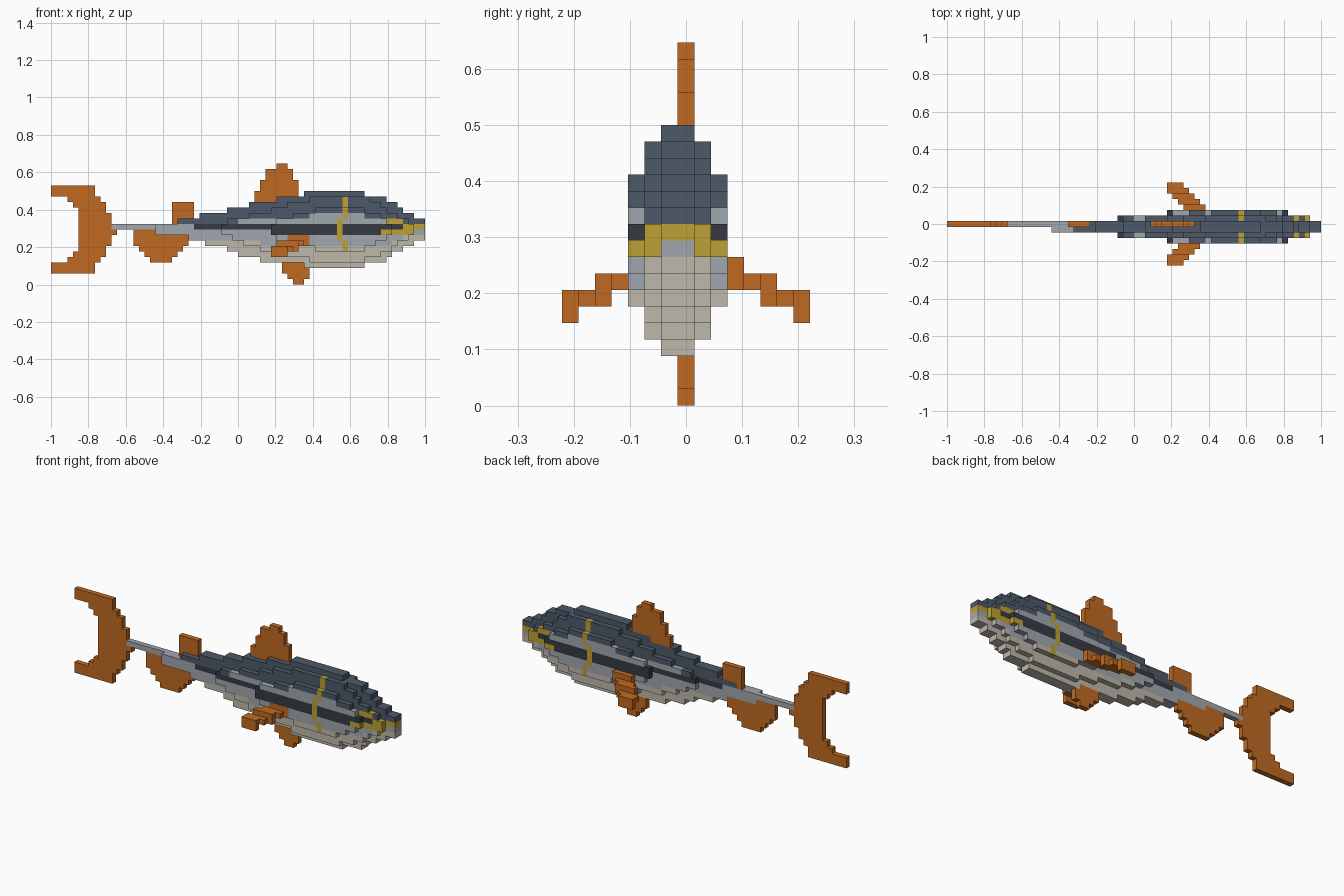
import bpy
import bmesh
from mathutils import Vector

if "Cube" in bpy.data.objects:
    bpy.data.objects.remove(bpy.data.objects["Cube"])

V = 2 / 68  # edge of one block


def material(name, rgb):
    lin = [((c / 255 + 0.055) / 1.055) ** 2.4 for c in rgb] + [1]
    m = bpy.data.materials.new(name)
    m.use_nodes = True
    m.diffuse_color = lin
    m.node_tree.nodes["Principled BSDF"].inputs["Base Color"].default_value = lin
    return m


SLATE, SILVER, TAN, DARK, YELLOW = range(5)
body_mats = [material("slate_back", (77, 89, 104)),
             material("silver_side", (160, 167, 174)),
             material("tan_belly", (190, 184, 172)),
             material("charcoal_stripe", (54, 59, 66)),
             material("yellow_mark", (190, 161, 52))]
fin_mats = [material("orange_fin", (192, 106, 34))]


def body_colour(i, k):
    """Colour bands of the body by length (i) and height (k)."""
    # curved yellow band behind the gills
    if (i == 53 and (12 <= k <= 15 or 6 <= k <= 7)) or (i == 52 and 8 <= k <= 11):
        return YELLOW
    # yellow marks around the eye and on the nose
    if (k == 11 and 61 <= i < 64) or (k == 9 and 60 <= i < 66) or (k == 10 and i >= 64):
        return YELLOW
    # side stripe
    if (k == 10 and i >= 26) or (k == 9 and 40 <= i < 60):
        return DARK
    # back
    if k >= 13 or (k == 12 and not 47 <= i < 57) or (k == 11 and not 34 <= i < 61):
        return SLATE
    # belly
    top = 8 if i >= 64 else 7 if i >= 62 or i < 38 else 6
    if k <= top and i >= 28:
        return TAN
    return SILVER


def slab(top, spans, layers):
    """Blocks of stacked rows, listed from the top row down."""
    return {(i, j, top - n) for n, (a, b) in enumerate(spans)
            for i in range(a, b) for j in layers}


def build(name, cells, mats, colour=lambda i, k: 0):
    """Skin a set of blocks with their outside faces."""
    bm = bmesh.new()
    verts = {}

    def vert(p):
        key = tuple(p)
        if key not in verts:
            verts[key] = bm.verts.new(((p[0] - 34) * V, (p[1] - 7.5) * V, p[2] * V))
        return verts[key]

    for c in sorted(cells):
        for axis in range(3):
            for side in (0, 1):
                n = list(c)
                n[axis] += 2 * side - 1
                if tuple(n) in cells:
                    continue
                base = list(c)
                base[axis] += side
                u, w = (axis + 1) % 3, (axis + 2) % 3
                quad = []
                for du, dw in ((0, 0), (1, 0), (1, 1), (0, 1)):
                    p = base[:]
                    p[u] += du
                    p[w] += dw
                    quad.append(vert(p))
                face = bm.faces.new(quad if side else quad[::-1])
                face.material_index = colour(c[0], c[2])
    mesh = bpy.data.meshes.new(name)
    bm.to_mesh(mesh)
    bm.free()
    for m in mats:
        mesh.materials.append(m)
    obj = bpy.data.objects.new(name, mesh)
    bpy.context.collection.objects.link(obj)
    return obj


# Body: a long core with two shorter pairs of layers on its sides
core = [(46, 57), (41, 61), (36, 63), (32, 64), (27, 66), (23, 68), (19, 68),
        (19, 68), (25, 68), (28, 66), (32, 64), (34, 62), (38, 61), (46, 57)]
middle = [(47, 58), (43, 60), (40, 61), (36, 63), (32, 65), (31, 66),
          (31, 66), (33, 65), (35, 63), (38, 62), (43, 60), (47, 57)]
outer = [(48, 57), (44, 60), (41, 61), (40, 62), (40, 62), (41, 61), (44, 59), (48, 57)]
body = slab(16, core, (6, 7)) | slab(15, middle, (5, 8)) | slab(13, outer, (4, 9))
body |= slab(10, [(11, 19)], (7,))  # thin tail stalk

# Pectoral fins: steps going outward and down, mirrored across the middle
steps = [(10, 43, 47, 7, 8), (11, 42, 46, 7, 7), (12, 41, 45, 6, 7),
         (13, 40, 44, 6, 6), (14, 40, 43, 5, 6)]
left_fin = {(i, j, k) for j, a, b, lo, hi in steps
            for i in range(a, b) for k in range(lo, hi + 1)}
right_fin = {(i, 14 - j, k) for i, j, k in left_fin}
body -= right_fin

# Upright fins, one block thick
tail_half = [(0, 8), (0, 8), (3, 9), (4, 10), (5, 10), (5, 11), (5, 11), (5, 11)]
tail = slab(17, tail_half + tail_half[::-1], (7,)) | {(11, 7, 9)}
fins = {
    "tail_fin": tail,
    "dorsal_fin": slab(21, [(41, 43), (39, 44), (39, 44), (38, 45), (38, 45),
                            (37, 45), (37, 45)], (7,)),
    "rear_back_fin": slab(14, [(22, 26)] * 4, (7,)),
    "anal_fin": slab(9, [(15, 25), (15, 25), (15, 25), (16, 24), (17, 23), (18, 22)], (7,)),
    "pelvic_fin": slab(3, [(42, 47), (42, 47), (43, 47), (44, 46)], (7,)),
    "pectoral_fin_back": left_fin,
    "pectoral_fin_front": right_fin,
}

build("body", body, body_mats, body_colour)
for name, cells in fins.items():
    build(name, cells - body, fin_mats)
